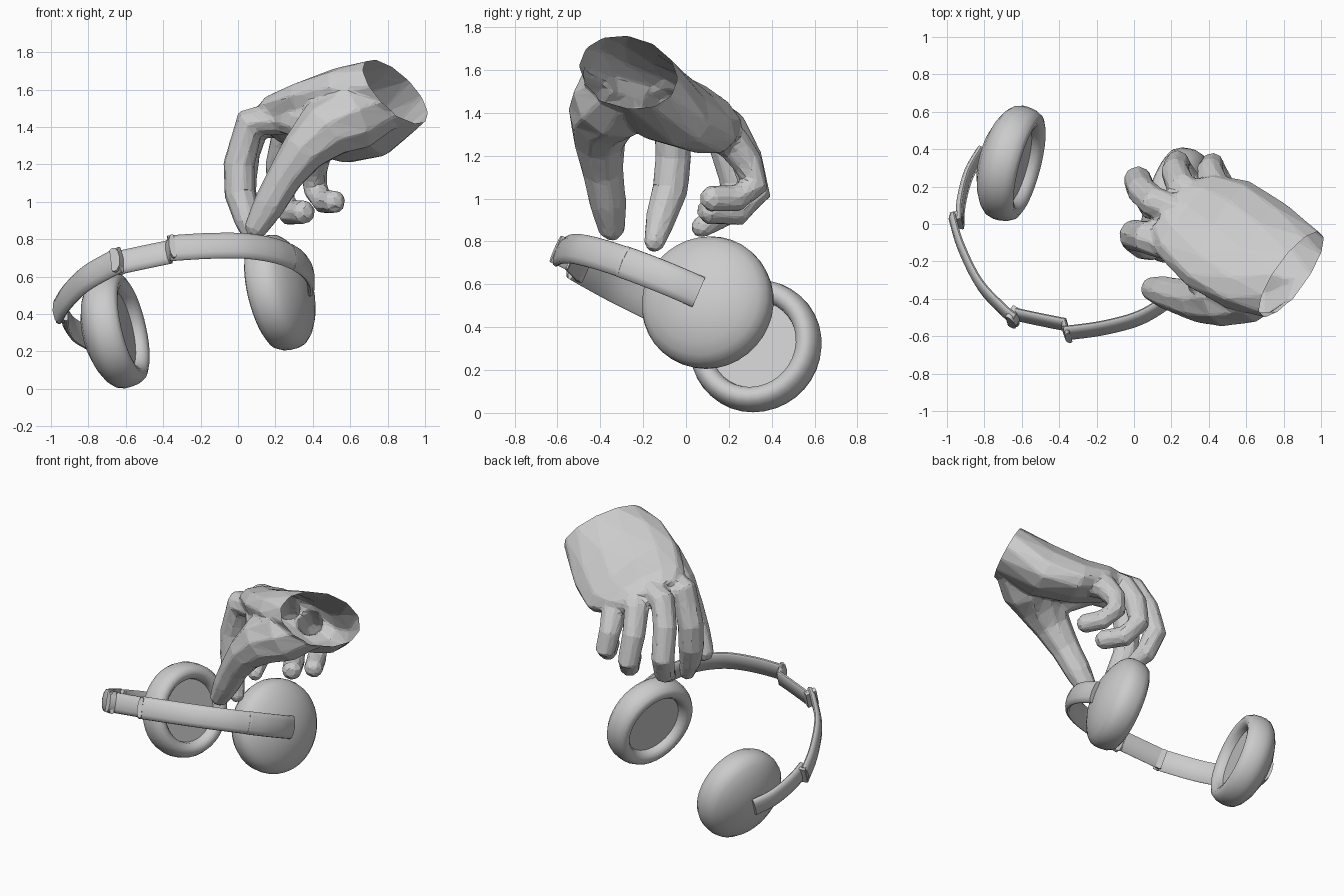
import bpy, bmesh
from math import cos, sin, tau
from mathutils import Vector as V

if "Cube" in bpy.data.objects:
    bpy.data.objects.remove(bpy.data.objects["Cube"])

grey = bpy.data.materials.new("light_grey")
grey.use_nodes = True
grey.diffuse_color = (0.6, 0.6, 0.6, 1)
grey.node_tree.nodes["Principled BSDF"].inputs["Base Color"].default_value = (0.6, 0.6, 0.6, 1)


def finish(name, bm):
    bmesh.ops.recalc_face_normals(bm, faces=bm.faces)
    mesh = bpy.data.meshes.new(name)
    bm.to_mesh(mesh)
    bm.free()
    mesh.materials.append(grey)
    ob = bpy.data.objects.new(name, mesh)
    bpy.context.collection.objects.link(ob)
    return ob


def smooth(ob, angle):
    bpy.ops.object.select_all(action='DESELECT')
    ob.select_set(True)
    bpy.context.view_layer.objects.active = ob
    bpy.ops.object.shade_smooth_by_angle(angle=angle)


def skin(bm, loops):
    """Join equal point loops into a closed tube."""
    rows = [[bm.verts.new(p) for p in loop] for loop in loops]
    n = len(rows[0])
    for a, b in zip(rows, rows[1:]):
        for i in range(n):
            j = (i + 1) % n
            bm.faces.new((a[i], a[j], b[j], b[i]))
    bm.faces.new(rows[0][::-1])
    bm.faces.new(rows[-1])


def oval(c, u, v, n):
    return [V(c) + V(u) * cos(tau * i / n) + V(v) * sin(tau * i / n) for i in range(n)]


def limb(bm, joints, n=9):
    """Tapered finger through (x, y, z, radius) joints."""
    pts = [V(j[:3]) for j in joints]
    loops = []
    for i, p in enumerate(pts):
        d = (pts[min(i + 1, len(pts) - 1)] - pts[max(i - 1, 0)]).normalized()
        u = d.cross(V((0.54, 0.84, 0.1))).normalized()
        loops.append(oval(p, u * joints[i][3], d.cross(u) * joints[i][3], n))
    tip = pts[-1] + (pts[-1] - pts[-2]).normalized() * joints[-1][3] * 0.6
    loops.append([tip + (q - pts[-1]) * 0.5 for q in loops[-1]])
    skin(bm, loops)


# Ear cups: a padded ring and a dome turned round one axis
PROFILE = [(0.01, -0.06), (0.207, -0.06), (0.212, -0.09), (0.232, -0.112), (0.26, -0.12),
           (0.288, -0.106), (0.307, -0.07), (0.313, -0.03), (0.313, 0.0),
           (0.303, 0.035), (0.273, 0.068), (0.22, 0.1), (0.15, 0.127),
           (0.08, 0.142), (0.01, 0.147)]


def ear_cup(name, centre, outward):
    axis = V(outward).normalized()
    u = axis.cross(V((0, 0, 1))).normalized()
    v = axis.cross(u)
    bm = bmesh.new()
    skin(bm, [oval(V(centre) + axis * t, u * r, v * r, 36) for r, t in PROFILE])
    smooth(finish(name, bm), 0.8)


ear_cup("left_ear_cup", (0.24, 0.095, 0.52), (0.93, -0.28, 0.24))
ear_cup("right_ear_cup", (-0.672, 0.33, 0.308), (-0.94, 0.25, -0.22))

# Headband: rounded strips that all lie in one tilted plane
UP = V((-0.11, 0.395, 0.91)).normalized()


def on_plane(x, y):
    return V((x, y, 0.57 + 0.121 * (x - 0.4) - 0.434 * (y - 0.05)))


def curve(points, steps=5):
    """Smooth path through a few points."""
    p = [points[0]] + points + [points[-1]]
    out = []
    for a, b, c, d in zip(p, p[1:], p[2:], p[3:]):
        for k in range(steps):
            t = k / steps
            out.append(b + (c - a) * t / 2 + (a * 2 - b * 5 + c * 4 - d) * t * t / 2
                       + (b * 3 - a - c * 3 + d) * t ** 3 / 2)
    return out + [points[-1]]


def strip(name, xy, width, thick):
    """Strip with a flat inner side and a domed outer side."""
    path = curve([on_plane(*p) for p in xy])
    loops = []
    for i, p in enumerate(path):
        d = path[min(i + 1, len(path) - 1)] - path[max(i - 1, 0)]
        side = d.cross(UP).normalized() * thick / 2
        h = UP * width / 2
        loops.append([p + side * s + h * k for s, k in
                      ((-1, -0.9), (-0.5, -1), (0.3, -0.95), (1, -0.6), (1.3, 0),
                       (1, 0.6), (0.3, 0.95), (-0.5, 1), (-1, 0.9))])
    bm = bmesh.new()
    skin(bm, loops)
    smooth(finish(name, bm), 0.9)


strip("left_arm", [(0.29, -0.3), (0.35, -0.19), (0.385, -0.06), (0.385, 0.06)], 0.152, 0.035)
strip("left_band", [(-0.37, -0.588), (-0.18, -0.563), (0, -0.518), (0.12, -0.458),
                    (0.22, -0.38), (0.3, -0.285)], 0.148, 0.036)
strip("band_bridge", [(-0.64, -0.485), (-0.5, -0.515), (-0.36, -0.543)], 0.135, 0.034)
strip("right_band", [(-0.968, 0.03), (-0.92, -0.13), (-0.82, -0.33), (-0.69, -0.47),
                     (-0.63, -0.52)], 0.148, 0.036)
strip("right_arm", [(-0.815, 0.39), (-0.885, 0.27), (-0.925, 0.12), (-0.932, 0.0)], 0.145, 0.034)
strip("left_band_joint", [(-0.375, -0.53), (-0.35, -0.61)], 0.135, 0.03)
strip("middle_band_joint", [(-0.66, -0.53), (-0.62, -0.47)], 0.135, 0.05)
strip("right_band_joint", [(-0.975, 0.02), (-0.915, 0.035)], 0.135, 0.04)

# Hand: palm, four fingers and a thumb, fused into one faceted skin
hand = bmesh.new()
PALM = [((1.0, -0.35, 1.68), (0.14, 0.23, -0.03), (-0.1, 0.0, 0.17)),
        ((0.845, -0.27, 1.59), (0.14, 0.23, -0.03), (-0.1, 0.0, 0.17)),
        ((0.65, -0.17, 1.48), (0.16, 0.28, -0.13), (-0.06, 0.03, 0.195)),
        ((0.45, -0.05, 1.42), (0.17, 0.28, -0.15), (-0.03, 0.04, 0.155)),
        ((0.28, 0.05, 1.41), (0.16, 0.21, -0.11), (0.0, 0.05, 0.11)),
        ((0.2, 0.09, 1.4), (0.11, 0.14, -0.08), (0.0, 0.05, 0.07))]
skin(hand, [oval(c, u, v, 12) for c, u, v in PALM])
FINGERS = [
    [(0.5, -0.22, 1.5, 0.11), (0.28, -0.13, 1.46, 0.1), (0.065, -0.07, 1.42, 0.09),
     (0.005, -0.06, 1.2, 0.087), (0.01, -0.075, 1.04, 0.085), (0.05, -0.12, 0.9, 0.072),
     (0.1, -0.15, 0.785, 0.05)],
    [(0.3, 0.04, 1.44, 0.09), (0.1, 0.12, 1.41, 0.085), (0.04, 0.18, 1.26, 0.08),
     (0.02, 0.235, 1.06, 0.078), (0.05, 0.17, 0.925, 0.07), (0.09, 0.06, 0.86, 0.05)],
    [(0.38, 0.1, 1.39, 0.09), (0.25, 0.2, 1.34, 0.083), (0.22, 0.28, 1.19, 0.077),
     (0.23, 0.325, 1.02, 0.072), (0.28, 0.24, 0.94, 0.07), (0.355, 0.1, 0.945, 0.066)],
    [(0.49, 0.1, 1.34, 0.1), (0.42, 0.22, 1.26, 0.083), (0.405, 0.29, 1.16, 0.072),
     (0.415, 0.32, 1.06, 0.067), (0.46, 0.23, 1.0, 0.066), (0.52, 0.11, 1.0, 0.064)],
    # Thumb and the web that ties it to the palm
    [(0.95, -0.33, 1.63, 0.14), (0.78, -0.28, 1.54, 0.16), (0.6, -0.335, 1.46, 0.2),
     (0.46, -0.39, 1.38, 0.165), (0.35, -0.405, 1.27, 0.125), (0.25, -0.39, 1.13, 0.098),
     (0.165, -0.365, 0.98, 0.088), (0.09, -0.345, 0.85, 0.064)],
    [(0.42, -0.36, 1.4, 0.1), (0.34, -0.25, 1.42, 0.09), (0.26, -0.14, 1.45, 0.09)]]
for joints in FINGERS:
    limb(hand, joints)
hand_ob = finish("hand", hand)
fuse = hand_ob.modifiers.new("fuse", 'REMESH')
fuse.mode = 'VOXEL'
fuse.voxel_size = 0.014
soften = hand_ob.modifiers.new("soften", 'SMOOTH')
soften.iterations = 4
facet = hand_ob.modifiers.new("facet", 'DECIMATE')
facet.ratio = 0.06
graph = bpy.context.evaluated_depsgraph_get()
skin_mesh = bpy.data.meshes.new_from_object(hand_ob.evaluated_get(graph))
hand_ob.modifiers.clear()

# Keep only the outer skin, then cut the wrist open and leave it hollow
bm = bmesh.new()
bm.from_mesh(skin_mesh)
outer, edge = set(), [max(bm.verts, key=lambda v: v.co.x)]
while edge:
    v = edge.pop()
    if v not in outer:
        outer.add(v)
        edge += [e.other_vert(v) for e in v.link_edges]
bmesh.ops.delete(bm, geom=[v for v in bm.verts if v not in outer], context='VERTS')
bmesh.ops.bisect_plane(bm, geom=bm.verts[:] + bm.edges[:] + bm.faces[:],
                       plane_co=(0.84, -0.27, 1.59), plane_no=(0.78, -0.42, 0.47),
                       clear_outer=True)
for f in bm.faces:
    f.smooth = False
bm.to_mesh(skin_mesh)
bm.free()
hand_ob.data = skin_mesh
if not skin_mesh.materials:
    skin_mesh.materials.append(grey)
